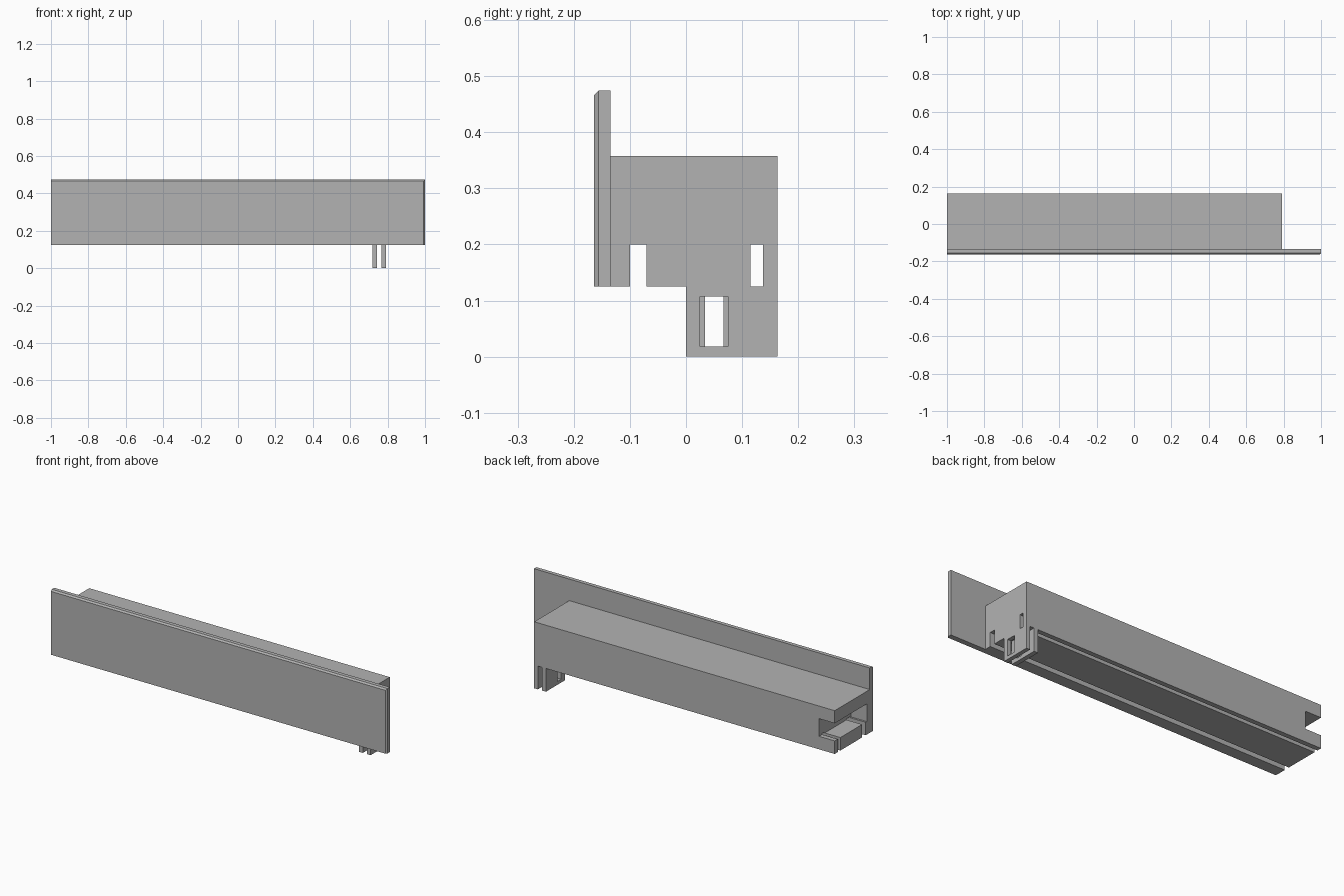
import bpy
import bmesh

old = bpy.data.objects.get("Cube")
if old:
    bpy.data.objects.remove(old, do_unlink=True)

grey = bpy.data.materials.new("plain_grey")
grey.use_nodes = True
grey.diffuse_color = (0.45, 0.45, 0.45, 1)
grey.node_tree.nodes["Principled BSDF"].inputs["Base Color"].default_value = (0.45, 0.45, 0.45, 1)


def finish(name, bm):
    bmesh.ops.recalc_face_normals(bm, faces=bm.faces)
    mesh = bpy.data.meshes.new(name)
    bm.to_mesh(mesh)
    bm.free()
    mesh.materials.append(grey)
    obj = bpy.data.objects.new(name, mesh)
    bpy.context.collection.objects.link(obj)
    return obj


def extrude_x(name, profile, x0, x1):
    """Extrude a closed (y, z) profile along x."""
    bm = bmesh.new()
    face = bm.faces.new([bm.verts.new((x0, y, z)) for y, z in profile])
    moved = bmesh.ops.extrude_face_region(bm, geom=[face])["geom"]
    verts = [v for v in moved if isinstance(v, bmesh.types.BMVert)]
    bmesh.ops.translate(bm, verts=verts, vec=(x1 - x0, 0, 0))
    return finish(name, bm)


def box(name, x0, x1, y0, y1, z0, z1):
    return extrude_x(name, [(y0, z0), (y1, z0), (y1, z1), (y0, z1)], x0, x1)


def cut(obj, cutter):
    mod = obj.modifiers.new("cut", "BOOLEAN")
    mod.operation = "DIFFERENCE"
    mod.solver = "EXACT"
    mod.object = cutter
    bpy.context.view_layer.objects.active = obj
    bpy.ops.object.modifier_apply(modifier=mod.name)
    bpy.data.objects.remove(cutter, do_unlink=True)


FRONT, BACK = -0.135, 0.163
BOTTOM, TOP = 0.125, 0.358
END = 0.79

# Front panel, with the outer top and end edges chamfered
panel_front, panel_top = -0.164, 0.474
panel = box("front_panel", -1, 1, panel_front, FRONT, BOTTOM, panel_top)
bm = bmesh.new()
bm.from_mesh(panel.data)
edges = [e for e in bm.edges
         if all(v.co.y < panel_front + 0.001 for v in e.verts)
         and (all(v.co.z > panel_top - 0.001 for v in e.verts)
              or all(v.co.x > 0.999 for v in e.verts))]
bmesh.ops.bevel(bm, geom=edges, offset=0.008, segments=1, affect="EDGES")
bm.to_mesh(panel.data)
bm.free()

# Long body with two grooves along the underside
profile = [(FRONT, BOTTOM)]
for y0, y1 in ((-0.1, -0.07), (0.115, 0.137)):
    profile += [(y0, BOTTOM), (y0, 0.2), (y1, 0.2), (y1, BOTTOM)]
profile += [(BACK, BOTTOM), (BACK, TOP), (FRONT, TOP)]
body = extrude_x("body", profile, -1, END)

# Socket in the far end, open at the back
cut(body, box("socket_cutter", -1.1, -0.907, -0.11, 0.3, 0.195, 0.29))

# Two hanging tabs, each with a window
for name, x0, x1, y0, y1 in (("outer_tab", 0.768, END, 0.025, 0.075),
                             ("inner_tab", 0.72, 0.744, 0.034, 0.067)):
    tab = box(name, x0, x1, 0, BACK, 0, BOTTOM)
    cut(tab, box("window_cutter", x0 - 0.1, x1 + 0.1, y0, y1, 0.018, 0.107))
